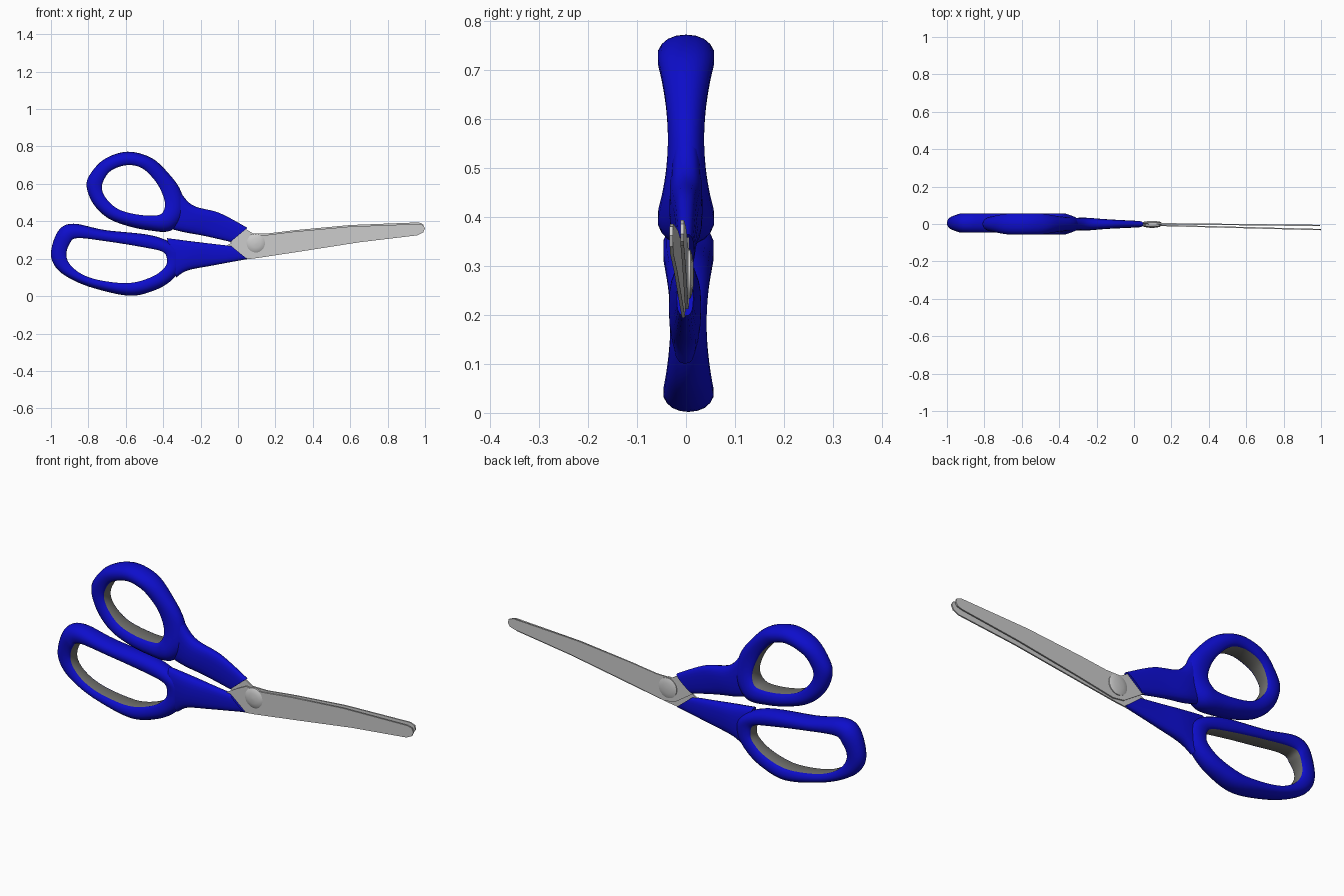
import bpy, math
from mathutils import Vector

if "Cube" in bpy.data.objects:
    bpy.data.objects.remove(bpy.data.objects["Cube"], do_unlink=True)


def material(name, rgb):
    m = bpy.data.materials.new(name)
    m.use_nodes = True
    m.diffuse_color = (*rgb, 1)
    m.node_tree.nodes["Principled BSDF"].inputs["Base Color"].default_value = (*rgb, 1)
    return m


BLUE = material("blue plastic", (0.004, 0.004, 0.6))
LINING = material("dark grey lining", (0.16, 0.16, 0.15))
STEEL = material("light steel", (0.6, 0.6, 0.6))


def build(name, verts, faces, mats, angle=40):
    mesh = bpy.data.meshes.new(name)
    mesh.from_pydata(verts, [], faces)
    for m in mats:
        mesh.materials.append(m)
    ob = bpy.data.objects.new(name, mesh)
    bpy.context.collection.objects.link(ob)
    bpy.ops.object.select_all(action='DESELECT')
    ob.select_set(True)
    bpy.context.view_layer.objects.active = ob
    bpy.ops.object.mode_set(mode='EDIT')
    bpy.ops.mesh.select_all(action='SELECT')
    bpy.ops.mesh.normals_make_consistent(inside=False)
    bpy.ops.object.mode_set(mode='OBJECT')
    bpy.ops.object.shade_smooth_by_angle(angle=math.radians(angle))
    return ob


def smooth_path(points, steps, closed):
    """Catmull-Rom spline through points of any dimension."""
    p = [Vector(q) for q in points]
    n = len(p)
    get = (lambda i: p[i % n]) if closed else (lambda i: p[max(0, min(n - 1, i))])
    out = []
    for i in range(n if closed else n - 1):
        a, b, c, d = (get(i + k) for k in (-1, 0, 1, 2))
        for s in range(steps):
            t = s / steps
            out.append(b + (c - a) * (t / 2) + (a * 2 - b * 5 + c * 4 - d) * (t * t / 2)
                       + (b * 3 - a - c * 3 + d) * (t ** 3 / 2))
    return out if closed else out + [p[-1]]


def loft(rows, closed):
    n, m = len(rows), len(rows[0])
    verts = [v for row in rows for v in row]
    faces = [(i * m + j, i * m + (j + 1) % m, (i + 1) % n * m + (j + 1) % m, (i + 1) % n * m + j)
             for i in range(n if closed else n - 1) for j in range(m)]
    if not closed:
        faces += [tuple(range(m)), tuple(range((n - 1) * m, n * m))]
    return verts, faces


# Bow cross-section: rounded outside, flat lining wall inside (depth, thickness)
HALF = [(0, 0), (.03, .35), (.12, .65), (.27, .87), (.45, 1), (.65, 1), (.82, .94), (.94, .84), (1, .7)]
SECTION = HALF + [(t, -y) for t, y in reversed(HALF[1:])]
WALL = len(HALF) - 1


def bow(name, outer, inner, y0, mid_z, reach, thin, thick):
    rows = []
    for o, i in zip(smooth_path(outer, 6, True), smooth_path(inner, 6, True)):
        f = min(1, abs((o.y + i.y) / 2 - mid_z) / reach)
        h = thin + (thick - thin) * f * f
        rows.append([(o.x + (i.x - o.x) * t, y0 + h * y, o.y + (i.y - o.y) * t) for t, y in SECTION])
    ob = build(name, *loft(rows, True), [BLUE, LINING], 60)
    for k, face in enumerate(ob.data.polygons):
        face.material_index = int(k % len(SECTION) == WALL)


def shank(name, stations, y0):
    """Stations: top x, top z, bottom x, bottom z, half thickness."""
    rows = []
    for s in smooth_path(stations, 6, False):
        row = []
        for k in range(20):
            a = math.tau * k / 20
            c, d = (math.copysign(abs(f(a)) ** .75, f(a)) for f in (math.cos, math.sin))
            row.append(((s[0] + s[2]) / 2 + (s[0] - s[2]) / 2 * c, y0 + s[4] * d,
                        (s[1] + s[3]) / 2 + (s[1] - s[3]) / 2 * c))
        rows.append(row)
    build(name, *loft(rows, False), [BLUE], 50)


def blade(name, outline, y_root, y_tip, thick):
    n = len(outline)
    verts = [(x, y_root + (y_tip - y_root) * x + side * thick / 2, z)
             for side in (-1, 1) for x, z in outline]
    faces = [tuple(range(n)), tuple(range(n, 2 * n))]
    faces += [(i, (i + 1) % n, (i + 1) % n + n, i + n) for i in range(n)]
    build(name, verts, faces, [STEEL], 35)


# Upper handle
bow("upper_bow",
    [(-.59, .772), (-.71, .735), (-.785, .66), (-.81, .59), (-.775, .495), (-.70, .42), (-.60, .378),
     (-.48, .352), (-.36, .35), (-.29, .44), (-.305, .56), (-.375, .66), (-.465, .74)],
    [(-.595, .70), (-.68, .67), (-.722, .61), (-.725, .56), (-.695, .51), (-.64, .465), (-.56, .44),
     (-.47, .43), (-.41, .44), (-.39, .49), (-.41, .56), (-.45, .625), (-.515, .685)],
    0, .56, .16, .037, .057)
shank("upper_shank",
      [(-.335, .60, -.38, .365, .028), (-.25, .49, -.29, .342, .034),
       (-.10, .445, -.18, .322, .025), (.05, .365, -.04, .29, .017)], 0)

# Lower handle
bow("lower_bow",
    [(-.71, .353), (-.88, .387), (-.96, .35), (-1, .235), (-.975, .155), (-.90, .095), (-.77, .042),
     (-.578, .002), (-.444, .032), (-.355, .085), (-.30, .16), (-.31, .25), (-.45, .322)],
    [(-.71, .294), (-.86, .31), (-.90, .28), (-.918, .22), (-.895, .165), (-.83, .115), (-.73, .083),
     (-.58, .07), (-.46, .103), (-.395, .15), (-.38, .19), (-.40, .235), (-.50, .26)],
    .005, .18, .14, .037, .051)
shank("lower_shank",
      [(-.38, .31, -.33, .10, .028), (-.257, .294, -.27, .137, .033),
       (-.14, .28, -.14, .163, .024), (-.037, .268, .05, .198, .017)], -.002)

# Blades, each fixed to the handle on the opposite side of the pivot
blade("front_blade",
      [(-.06, .27), (.03, .195), (.10, .203), (.33, .238), (.65, .288), (.96, .325), (.99, .34),
       (1, .362), (.99, .38), (.965, .386), (.6, .372), (.3, .345), (.14, .325), (.05, .33), (0, .305)],
      -.004, -.030, .007)
blade("rear_blade",
      [(-.06, .30), (.03, .365), (.08, .335), (.16, .335), (.3, .352), (.6, .38), (.965, .394),
       (.99, .385), (.995, .365), (.985, .35), (.96, .342), (.65, .302), (.33, .25), (.12, .212),
       (.06, .22)],
      .003, -.008, .007)

# Pivot rivet: shallow domes on both faces
profile = [(.004, -.021), (.025, -.019), (.042, -.015), (.05, -.010), (.05, .009), (.042, .012),
           (.025, .015), (.004, .016)]
rings = [[(.096 + r * math.cos(math.tau * k / 32), y, .283 + r * math.sin(math.tau * k / 32))
          for k in range(32)] for r, y in profile]
build("pivot_rivet", *loft(rings, False), [STEEL], 40)
